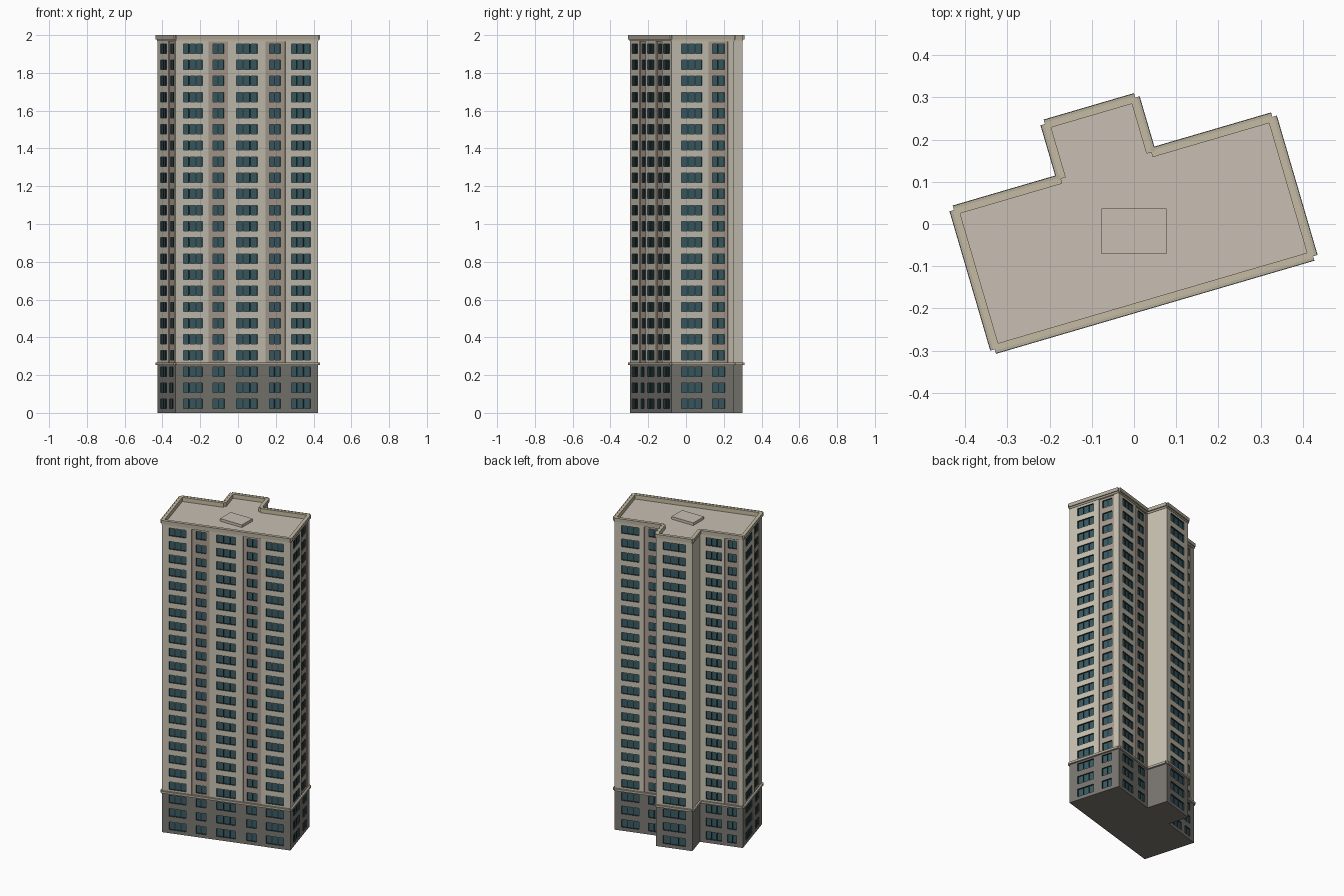
import bpy, bmesh, math
from mathutils import Vector, Matrix

if "Cube" in bpy.data.objects:
    bpy.data.objects.remove(bpy.data.objects["Cube"])

ANGLE = math.radians(16.3)
ORIGIN = Matrix.Translation((-0.33, -0.297, 0)) @ Matrix.Rotation(ANGLE, 4, 'Z')
ROOF, TOP, BASE = 1.972, 2.0, 0.26
FLOORS, STEP, FIRST, WIN_H = 23, 0.0855, 0.0475, 0.05
PANEL_TOP = 1.966
PANEL_D, MULLION_D, GLASS_D = 0.006, 0.005, 0.009


def material(name, rgb):
    m = bpy.data.materials.new(name)
    m.diffuse_color = (*rgb, 1)
    m.use_nodes = True
    m.node_tree.nodes["Principled BSDF"].inputs["Base Color"].default_value = m.diffuse_color
    return m


WALL, STONE, PANEL, GLASS, FRAME = range(5)
wall_mats = [material("beige wall", (0.58, 0.54, 0.45)),
             material("grey base stone", (0.195, 0.185, 0.165)),
             material("taupe panel", (0.40, 0.335, 0.28)),
             material("teal glass", (0.042, 0.105, 0.125)),
             material("dark frame", (0.018, 0.035, 0.04))]
roof_mat = material("roof surface", (0.58, 0.52, 0.45))
cap_mat = material("parapet cap", (0.56, 0.50, 0.36))
trim_mat = material("trim", (0.46, 0.42, 0.34))

# Footprint corners, counter-clockwise, in the building's own axes
FOOT = [Vector(p) for p in [(0, 0), (.786, 0), (.786, .344), (.487, .344),
                            (.487, .479), (.264, .479), (.264, .344), (0, .344)]]
EDGES = list(zip(FOOT, FOOT[1:] + FOOT[:1]))

# Per wall: windows (start, end, panes) and recessed panels (start, end)
side = ([(.056, .167, 3), (.227, .294, 2)], [(.205, .31)])
WALLS = [
    ([(.043, .148, 3), (.207, .268, 2), (.335, .451, 3), (.518, .579, 2), (.638, .743, 3)],
     [(.18, .29), (.496, .606)]),
    side,
    ([(.043, .148, 3), (.207, .268, 2)], [(.18, .29)]),
    ([], []),
    ([(.043, .18, 3)], []),
    ([], []),
    ([(.037, .132, 3), (.170, .224, 2)], [(.152, .241)]),
    side,
]


def new_object(name, bm, mats):
    me = bpy.data.meshes.new(name)
    bm.to_mesh(me)
    bm.free()
    for m in mats:
        me.materials.append(m)
    ob = bpy.data.objects.new(name, me)
    bpy.context.collection.objects.link(ob)
    return ob


def quad(bm, pts, normal, mat):
    f = bm.faces.new([bm.verts.new(p) for p in pts])
    f.normal_update()
    if f.normal.dot(normal) < 0:
        f.normal_flip()
    f.material_index = mat


def build_wall(bm, a, b, windows, panels):
    """Wall as a stepped grid: panels, mullions and glass sit at set depths."""
    length = (b - a).length
    t = ((b - a) / length).to_3d()
    n = Vector((t.y, -t.x, 0))
    up = Vector((0, 0, 1))
    panes, s_cuts = [], {0, length}
    for s0, s1, count in windows:
        gap = 0.005
        w = (s1 - s0 - gap * (count - 1)) / count
        for k in range(count):
            p0 = s0 + k * (w + gap)
            panes.append((p0, p0 + w))
            s_cuts |= {p0, p0 + w}
    for p in panels:
        s_cuts |= set(p)
    z_cuts = {0, BASE, PANEL_TOP, ROOF}
    for i in range(FLOORS):
        zc = FIRST + i * STEP
        z_cuts |= {zc - WIN_H / 2, zc + WIN_H / 2}
    ss, zs = sorted(s_cuts), sorted(z_cuts)
    ss = [s for i, s in enumerate(ss) if i == 0 or s - ss[i - 1] > 1e-6]

    def inside(v, spans):
        return any(r[0] < v < r[1] for r in spans)

    def cell(i, j):
        if not (0 <= i < len(ss) - 1 and 0 <= j < len(zs) - 1):
            return 0, WALL
        s, z = (ss[i] + ss[i + 1]) / 2, (zs[j] + zs[j + 1]) / 2
        depth, mat = 0, STONE if z < BASE else WALL
        if BASE < z < PANEL_TOP and inside(s, panels):
            depth, mat = PANEL_D, PANEL
        row = round((z - FIRST) / STEP)
        if row < FLOORS and abs(z - FIRST - row * STEP) < WIN_H / 2:
            if inside(s, panes):
                return depth + GLASS_D, GLASS
            if inside(s, windows):
                return depth + MULLION_D, FRAME
        return depth, mat

    def pt(s, z, d):
        return a.to_3d() + t * s + up * z - n * d

    for i in range(len(ss) - 1):
        for j in range(len(zs) - 1):
            s0, s1, z0, z1 = ss[i], ss[i + 1], zs[j], zs[j + 1]
            d, m = cell(i, j)
            quad(bm, [pt(s0, z0, d), pt(s1, z0, d), pt(s1, z1, d), pt(s0, z1, d)], n, m)
            # Reveals towards every shallower neighbour
            for di, dj, p, q, facing in ((-1, 0, (s0, z0), (s0, z1), t),
                                         (1, 0, (s1, z0), (s1, z1), -t),
                                         (0, -1, (s0, z0), (s1, z0), up),
                                         (0, 1, (s0, z1), (s1, z1), -up)):
                e = cell(i + di, j + dj)[0]
                if e < d - 1e-6:
                    rm = FRAME if m == GLASS else m
                    quad(bm, [pt(*p, e), pt(*q, e), pt(*q, d), pt(*p, d)], facing, rm)


# Tower walls and underside
bm = bmesh.new()
for (a, b), (windows, panels) in zip(EDGES, WALLS):
    build_wall(bm, a, b, windows, panels)
quad(bm, [p.to_3d() for p in FOOT], Vector((0, 0, -1)), STONE)
bmesh.ops.remove_doubles(bm, verts=bm.verts, dist=1e-5)
new_object("tower_walls", bm, wall_mats).matrix_world = ORIGIN

# Flat roof
bm = bmesh.new()
quad(bm, [(p.x, p.y, ROOF) for p in FOOT], Vector((0, 0, 1)), 0)
new_object("roof", bm, [roof_mat]).matrix_world = ORIGIN


def box(bm, size, matrix):
    bmesh.ops.create_cube(bm, size=1, matrix=matrix @ Matrix.Diagonal((*size, 1)))


def edge_band(name, inner, outer, z0, z1, mat):
    """One straight bar along each footprint edge, butt-ended at the corners."""
    bm = bmesh.new()
    for a, b in EDGES:
        t = (b - a).normalized()
        n = Vector((t.y, -t.x))
        c = (a + b) / 2 + n * (inner + outer) / 2
        box(bm, ((b - a).length, outer - inner, z1 - z0),
            Matrix.Translation((c.x, c.y, (z0 + z1) / 2)) @
            Matrix.Rotation(math.atan2(t.y, t.x), 4, 'Z'))
    new_object(name, bm, [mat]).matrix_world = ORIGIN


# Parapet, its outer trim and the ledge above the base
edge_band("parapet", -0.012, 0.003, ROOF - 0.004, TOP - 0.001, cap_mat)
edge_band("parapet_trim", 0.003, 0.010, 1.978, TOP, trim_mat)
edge_band("base_ledge", -0.001, 0.011, 0.254, 0.267, trim_mat)

# Low roof hatch
bm = bmesh.new()
box(bm, (0.154, 0.107, 0.018), Matrix.Translation((0, -0.017, ROOF + 0.008)))
new_object("roof_hatch", bm, [roof_mat])
